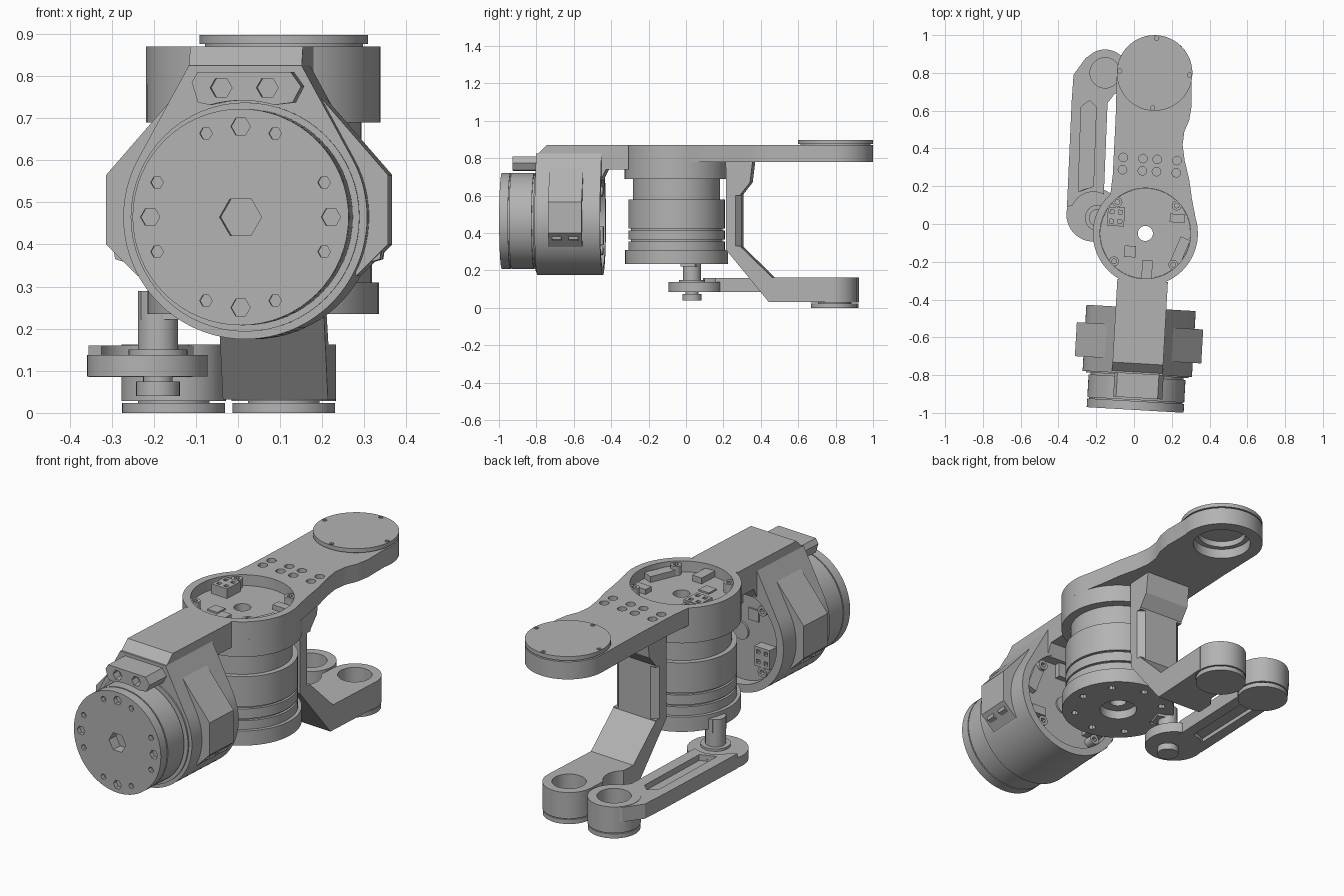
import bpy, bmesh
from math import radians, cos, sin, pi
from mathutils import Matrix, Vector

if "Cube" in bpy.data.objects:
    bpy.data.objects.remove(bpy.data.objects["Cube"])

GREY = (0.45, 0.45, 0.45, 1)
mat = bpy.data.materials.new("grey metal")
mat.use_nodes = True
mat.diffuse_color = GREY
mat.node_tree.nodes["Principled BSDF"].inputs["Base Color"].default_value = GREY

# Frames: world, upper arm (slightly yawed), front motor axis, its back, side profile
T, R = Matrix.Translation, Matrix.Rotation
WORLD = Matrix()
ARM = T((0.06, -0.05, 0)) @ R(radians(-3.3), 4, 'Z')
FRONT = ARM @ T((0, 0, 0.465)) @ R(pi / 2, 4, 'X')
BACK = ARM @ T((0, 0, 0.465)) @ R(-pi / 2, 4, 'X')
SIDE = ARM @ Matrix(((0, 0, 1, 0), (1, 0, 0, 0), (0, 1, 0, 0), (0, 0, 0, 1)))


def arc(x, y, r, a0=0, a1=360, n=64):
    full = a1 - a0 == 360
    steps = n if full else n - 1
    angles = [radians(a0 + (a1 - a0) * i / steps) for i in range(n)]
    return [(x + r * cos(a), y + r * sin(a)) for a in angles]


def finish(name, bm, M):
    bmesh.ops.recalc_face_normals(bm, faces=bm.faces)
    bm.transform(M)
    me = bpy.data.meshes.new(name)
    bm.to_mesh(me)
    bm.free()
    me.materials.append(mat)
    ob = bpy.data.objects.new(name, me)
    bpy.context.collection.objects.link(ob)
    smooth(ob)
    return ob


def activate(ob):
    bpy.ops.object.select_all(action='DESELECT')
    ob.select_set(True)
    bpy.context.view_layer.objects.active = ob


def smooth(ob):
    activate(ob)
    bpy.ops.object.shade_smooth_by_angle(angle=radians(30))


def extrude(bm, pts, z0, z1):
    lo = [bm.verts.new((x, y, z0)) for x, y in pts]
    hi = [bm.verts.new((x, y, z1)) for x, y in pts]
    bm.faces.new(lo[::-1])
    bm.faces.new(hi)
    for i in range(len(pts)):
        j = (i + 1) % len(pts)
        bm.faces.new((lo[i], lo[j], hi[j], hi[i]))


def prism(name, pts, z0, z1, M=WORLD):
    bm = bmesh.new()
    extrude(bm, pts, z0, z1)
    return finish(name, bm, M)


def cyl(name, x, y, r, z0, z1, M=WORLD, n=64):
    return prism(name, arc(x, y, r, n=n), z0, z1, M)


def box(name, x, y, w, d, z0, z1, M, turn=0):
    pts = [(-w / 2, -d / 2), (w / 2, -d / 2), (w / 2, d / 2), (-w / 2, d / 2)]
    return prism(name, pts, z0, z1, M @ T((x, y, 0)) @ R(radians(turn), 4, 'Z'))


def lathe(name, profile, M=WORLD, n=72):
    bm = bmesh.new()
    rings = [[bm.verts.new((r * cos(2 * pi * i / n), r * sin(2 * pi * i / n), z))
              for i in range(n)] for r, z in profile]
    for a, b in zip(rings, rings[1:] + rings[:1]):
        for i in range(n):
            j = (i + 1) % n
            bm.faces.new((a[i], a[j], b[j], b[i]))
    return finish(name, bm, M)


def cut(ob, shapes, M=WORLD):
    """Remove (outline, z0, z1) prisms from an object."""
    bm = bmesh.new()
    for pts, z0, z1 in shapes:
        extrude(bm, pts, z0, z1)
    cutter = finish("cutter", bm, M)
    cutter.hide_render = True
    mod = ob.modifiers.new("cut", 'BOOLEAN')
    mod.operation, mod.object, mod.solver = 'DIFFERENCE', cutter, 'EXACT'
    activate(ob)
    bpy.ops.object.modifier_apply(modifier=mod.name)
    bpy.data.objects.remove(cutter)
    smooth(ob)


def electronics(side, M, floor, rim):
    """Screw posts and connectors on a round board."""
    for k in range(4):
        a = radians(45 + 90 * k)
        post = cyl(f"{side}_post_{k}", 0.222 * cos(a), 0.222 * sin(a), 0.026, floor - 0.01, rim - 0.008, M, 16)
        cut(post, [(arc(0.222 * cos(a), 0.222 * sin(a), 0.013, n=8), rim - 0.03, rim)], M)
    plug = box(f"{side}_power_plug", -0.16, 0.08, 0.09, 0.1, floor - 0.01, floor + 0.05, M)
    cut(plug, [(arc(-0.16 + dx, 0.08 + dy, 0.014, 45, 405, 4), floor + 0.02, rim + 0.1)
               for dx in (-0.022, 0.022) for dy in (-0.025, 0.025)], M)
    box(f"{side}_data_plug", 0.02, -0.19, 0.055, 0.1, floor - 0.01, floor + 0.03, M)
    box(f"{side}_edge_plug", 0.19, -0.08, 0.055, 0.14, floor - 0.01, floor + 0.03, M, -20)
    box(f"{side}_socket", 0.165, 0.09, 0.08, 0.045, floor - 0.01, floor + 0.025, M)
    box(f"{side}_chip", -0.075, -0.1, 0.06, 0.06, floor - 0.01, floor + 0.008, M)


# Upper arm plate with open motor well, bolt holes and end bearing
END = 0.851
outline = (arc(0, 0, 0.278, 135, 380, 60)
           + [(0.235, 0.2), (0.215, 0.3), (0.185, 0.4), (0.17, 0.48), (0.175, 0.55), (0.197, 0.61), (0.205, 0.68)]
           + arc(0, END, 0.2, -10, 185, 48) + [(-0.192, 0.6), (-0.19, 0.3)])
arm = prism("upper_arm", outline, 0.78, 0.87, ARM)
cut(arm, [(arc(0, 0, 0.24), 0.7, 0.9), (arc(0, END, 0.14), 0.7, 0.86)]
    + [(arc(u, v, 0.023, n=12), 0.83, 0.9) for u in (-0.14, -0.035, 0.04, 0.145) for v in (0.33, 0.395)], ARM)
cyl("end_cap_neck", 0, END, 0.188, 0.865, 0.88, ARM)
cap = cyl("end_cap", 0, END, 0.2, 0.876, 0.897, ARM)
cut(cap, [(arc(0.185 * cos(k * pi / 2), END + 0.185 * sin(k * pi / 2), 0.012, n=6), 0.886, 0.9)
          for k in range(4)], ARM)
lathe("end_bearing", [(0.115, 0.83), (0.145, 0.83), (0.145, 0.865), (0.115, 0.865)], ARM @ T((0, END, 0)))

# Vertical motor: stacked rings with a through bore
motor = lathe("main_motor", [(0.09, 0.235), (0.275, 0.235), (0.275, 0.31), (0.258, 0.31), (0.258, 0.355),
              (0.245, 0.355), (0.245, 0.365), (0.258, 0.365), (0.258, 0.415), (0.245, 0.415), (0.245, 0.425),
              (0.258, 0.425), (0.258, 0.58), (0.233, 0.58), (0.233, 0.69), (0.278, 0.69), (0.278, 0.78),
              (0.239, 0.78), (0.239, 0.815), (0.04, 0.815), (0.04, 0.28), (0.09, 0.28)], ARM)
cut(motor, [(arc(0.215 * cos(k * pi / 4), 0.215 * sin(k * pi / 4), 0.018, n=8), 0.2, 0.26)
            for k in range(8)], ARM)
electronics("top", ARM, 0.815, 0.87)

# Neck and sloped cover joining the arm to the front motor
prism("front_neck", [(-0.25, 0.87), (-0.69, 0.87), (-0.745, 0.815), (-0.745, 0.68), (-0.4, 0.68),
                     (-0.37, 0.74), (-0.25, 0.74)], -0.134, 0.134, SIDE)

# Front motor housing: round below, tapering up to the cover, with a well at the back
housing = prism("front_housing", [(-0.134, 0.36)] + arc(0, 0, 0.29, 150, 390, 72) + [(0.134, 0.36)],
                0.395, 0.745, FRONT)
cut(housing, [(arc(0, 0, 0.25), 0.3, 0.45)], FRONT)
electronics("back", BACK, -0.45, -0.395)
cyl("back_hub", 0, 0, 0.045, -0.455, -0.44, BACK, 32)

# Side lugs with paired clips
for s, side in ((1, "left"), (-1, "right")):
    prism(f"{side}_lug", [(s * 0.17, 0.29), (s * 0.335, 0.1), (s * 0.335, -0.065), (s * 0.26, -0.14),
                          (s * 0.2, 0)], 0.49, 0.67, FRONT)
    for d in (0.51, 0.6):
        prism(f"{side}_clip", [(s * 0.25, -0.03), (s * 0.325, -0.03), (s * 0.315, -0.1), (s * 0.25, -0.12)],
              d, d + 0.05, FRONT)

# Front output stage: stepped drum and bolted face with a hex bore
cyl("front_shoulder", 0, 0, 0.272, 0.74, 0.752, FRONT)
cyl("front_core", 0, 0, 0.247, 0.74, 0.86, FRONT)
drum = cyl("front_drum", 0, 0, 0.257, 0.762, 0.883, FRONT)
cyl("front_groove", 0, 0, 0.25, 0.87, 0.88, FRONT)
face = cyl("front_face", 0, 0, 0.257, 0.889, 0.936, FRONT)
inner = cyl("front_spacer", 0, 0, 0.248, 0.88, 0.892, FRONT)
bores = [(arc(0, 0, 0.05, n=6), 0.8, 1)]
for k in range(4):
    for off, r in ((0, 0.023), (-22.5, 0.015), (22.5, 0.015)):
        a = radians(90 * k + off)
        bores.append((arc(0.215 * cos(a), 0.215 * sin(a), r, n=6), 0.915, 1))
cut(face, bores, FRONT)
cut(inner, bores[:1], FRONT)

# Connector block above the output stage
block = prism("cable_block", [(0.12, 0.272), (0.14, 0.31), (0.115, 0.345), (-0.105, 0.345), (-0.12, 0.32),
                              (-0.105, 0.272)] + arc(0, 0, 0.277, 106, 74, 9), 0.74, 0.872, FRONT)
cut(block, [(arc(x, 0.307, 0.026, n=6), 0.83, 0.9) for x in (-0.05, 0.06)], FRONT)

# Drop bracket under the arm, ending in a round bearing seat
SEAT = 0.842
bracket = prism("drop_bracket", [(0.27, 0.79), (0.415, 0.79), (0.4, 0.67), (0.352, 0.61), (0.352, 0.325),
                                 (0.52, 0.162), (SEAT, 0.162), (SEAT, 0.032), (0.5, 0.032), (0.272, 0.31)],
                -0.125, 0.125, SIDE)
cut(bracket, [(arc(-0.19, 0.67, 0.1, n=32), -0.1, 0.25), (arc(0, SEAT, 0.12), -0.1, 0.3)]
    + [([(s * 0.085, 0.36), (s * 0.14, 0.36), (s * 0.14, 0.31)], 0.33, 0.6) for s in (1, -1)], ARM)


def seat(name, M):
    lathe(name, [(0.08, 0.028), (0.124, 0.028), (0.124, 0.162), (0.08, 0.162)], M)
    cyl(name + "_floor", 0, 0, 0.085, 0.02, 0.06, M)
    cyl(name + "_cap", 0, 0, 0.122, 0, 0.023, M)


seat("bracket_seat", ARM @ T((0, SEAT, 0)))

# Slotted link with its own seat, front eye and crank pin
beam = prism("link_beam", [(-0.355, 0.09), (-0.33, 0.65), (-0.32, 0.79), (-0.255, 0.88), (-0.16, 0.922),
                           (-0.06, 0.87), (-0.04, 0.77), (-0.14, 0.64), (-0.16, 0.15), (-0.25, 0.12)], 0.085, 0.16)
slot = [(-0.295, 0.17), (-0.215, 0.2), (-0.2, 0.62), (-0.235, 0.655), (-0.28, 0.62)]
cut(beam, [(slot, 0.13, 0.2), (slot, 0, 0.105), (arc(-0.153, 0.8, 0.12), 0, 0.3),
           (arc(-0.215, 0.05, 0.12), 0.138, 0.2)])
seat("link_seat", T((-0.153, 0.8, 0)))
cyl("link_eye", -0.215, 0.05, 0.143, 0.086, 0.138)
for part, r, z0, z1 in (("shaft", 0.048, 0.09, 0.29), ("washer", 0.07, 0.13, 0.15),
                        ("neck", 0.035, 0.06, 0.09), ("head", 0.052, 0.04, 0.074)):
    cyl("crank_" + part, -0.19, 0.032, r, z0, z1, WORLD, 32)
box("crank_tab", -0.17, 0.025, 0.1, 0.08, 0.222, 0.29, WORLD, -18)
